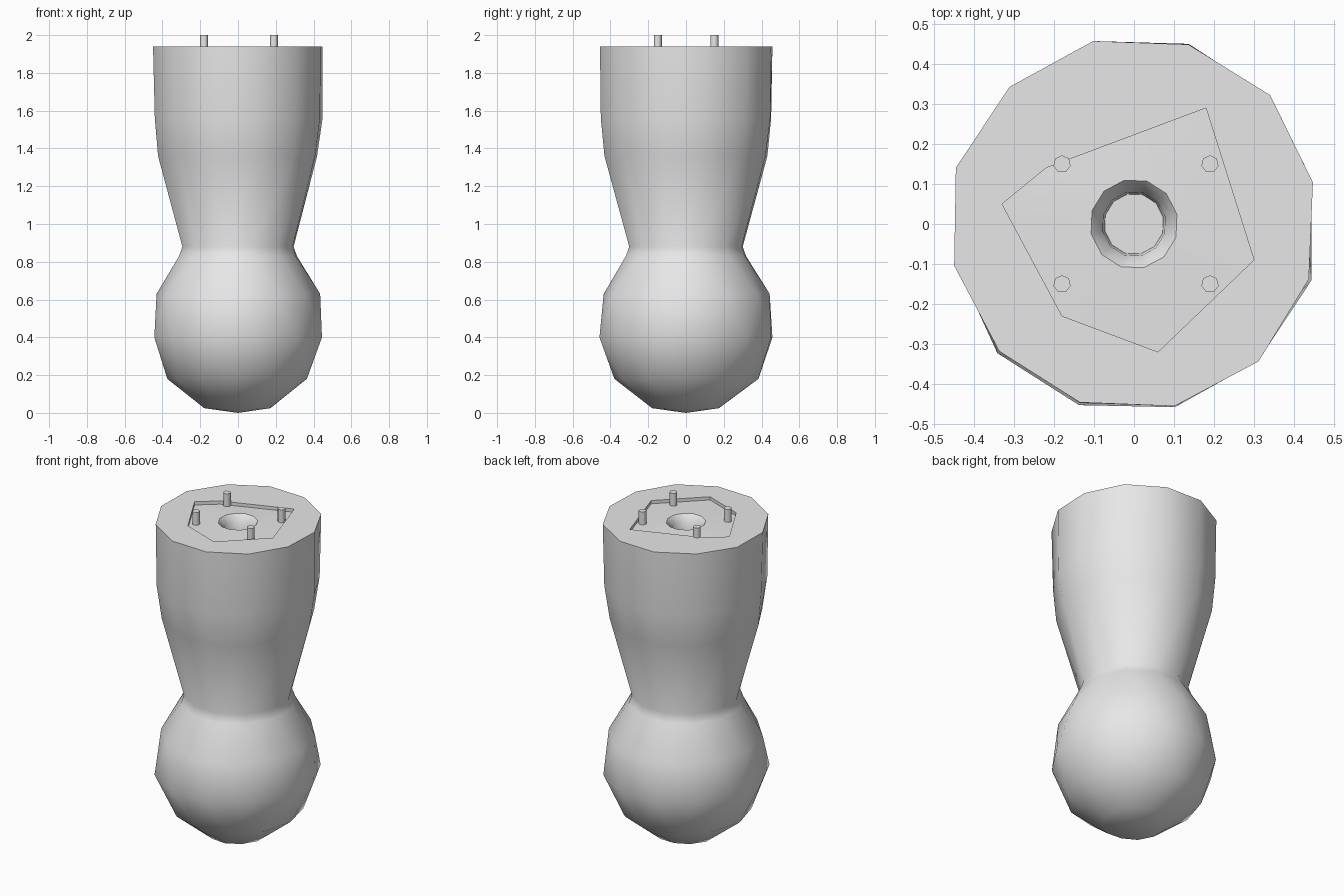
import bpy, bmesh, math, random
from mathutils import Vector

cube = bpy.data.objects.get("Cube")
if cube:
    bpy.data.objects.remove(cube, do_unlink=True)
random.seed(4)
SIDES = 12
TOP = 1.94

grey = bpy.data.materials.new("plain grey")
grey.use_nodes = True
grey.diffuse_color = (0.8, 0.8, 0.8, 1)
grey.node_tree.nodes["Principled BSDF"].inputs["Base Color"].default_value = (0.8, 0.8, 0.8, 1)


def finish(name, bm, angle):
    bmesh.ops.recalc_face_normals(bm, faces=bm.faces)
    mesh = bpy.data.meshes.new(name)
    bm.to_mesh(mesh)
    bm.free()
    obj = bpy.data.objects.new(name, mesh)
    bpy.context.collection.objects.link(obj)
    mesh.materials.append(grey)
    bpy.ops.object.select_all(action="DESELECT")
    obj.select_set(True)
    bpy.context.view_layer.objects.active = obj
    bpy.ops.object.shade_smooth_by_angle(angle=math.radians(angle))
    return obj


def circle(radius, z, shift=0.0, jitter=0.0):
    points = []
    for i in range(SIDES):
        a = math.tau * (i + shift) / SIDES - 0.3
        r = radius * (1 + random.uniform(-jitter, jitter))
        points.append(Vector((r * math.cos(a), 1.02 * r * math.sin(a), z)))
    return points


def polygon(corners, z):
    # corners alternate with edge midpoints to match the ring count
    points = []
    for p, q in zip(corners, corners[1:] + corners[:1]):
        p, q = Vector((*p, z)), Vector((*q, z))
        points += [p, (p + q) / 2]
    return points


# Rounded end, narrow waist and flared sleeve: radius, height, twist, unevenness
outline = [
    (0.18, 0.025, 0, 0.03), (0.37, 0.18, 0.5, 0.02), (0.46, 0.40, 0, 0.015),
    (0.43, 0.63, 0.5, 0.015), (0.32, 0.83, 0, 0.0), (0.302, 0.88, 0, 0.0),
    (0.43, 1.36, 0, 0.01), (0.455, 1.56, 0, 0.01), (0.462, TOP, 0, 0.01),
]
rings = [circle(*row) for row in outline]

# Shallow angular socket and stepped centre hole in the flat end
socket = [(0.30, -0.09), (0.18, 0.29), (-0.22, 0.14),
          (-0.33, 0.05), (-0.18, -0.23), (0.06, -0.32)]
rings += [polygon(socket, TOP), polygon(socket, TOP - 0.02)]
rings += [circle(0.11, TOP - 0.015), circle(0.08, TOP - 0.05), circle(0.075, TOP - 0.12)]

bm = bmesh.new()
loops = [[bm.verts.new(p) for p in ring] for ring in rings]
pole = bm.verts.new((0, 0, 0))
for i in range(SIDES):
    bm.faces.new((pole, loops[0][(i + 1) % SIDES], loops[0][i]))
for k, (low, high) in enumerate(zip(loops, loops[1:])):
    half_step = outline[k + 1][2] - outline[k][2] if k + 1 < len(outline) else 0
    for i in range(SIDES):
        j = (i + 1) % SIDES
        a, b, c, d = low[i], low[j], high[j], high[i]
        if half_step > 0:        # upper ring turned forward by half a side
            bm.faces.new((a, b, d))
            bm.faces.new((b, c, d))
        elif half_step < 0:      # upper ring turned back by half a side
            bm.faces.new((a, b, c))
            bm.faces.new((a, c, d))
        else:
            bm.faces.new((a, b, c, d))
bm.faces.new(loops[-1])
finish("body", bm, 48)

# Four contact pins standing in the socket
for side, x in (("left", 0.19), ("right", -0.18)):
    for end, y in (("front", -0.15), ("back", 0.15)):
        bm = bmesh.new()
        bmesh.ops.create_cone(bm, cap_ends=True, segments=7, radius1=0.022,
                              radius2=0.022, depth=0.1)
        bmesh.ops.translate(bm, verts=bm.verts, vec=(x, y, 1.95))
        finish(f"{end}_{side}_pin", bm, 60)
